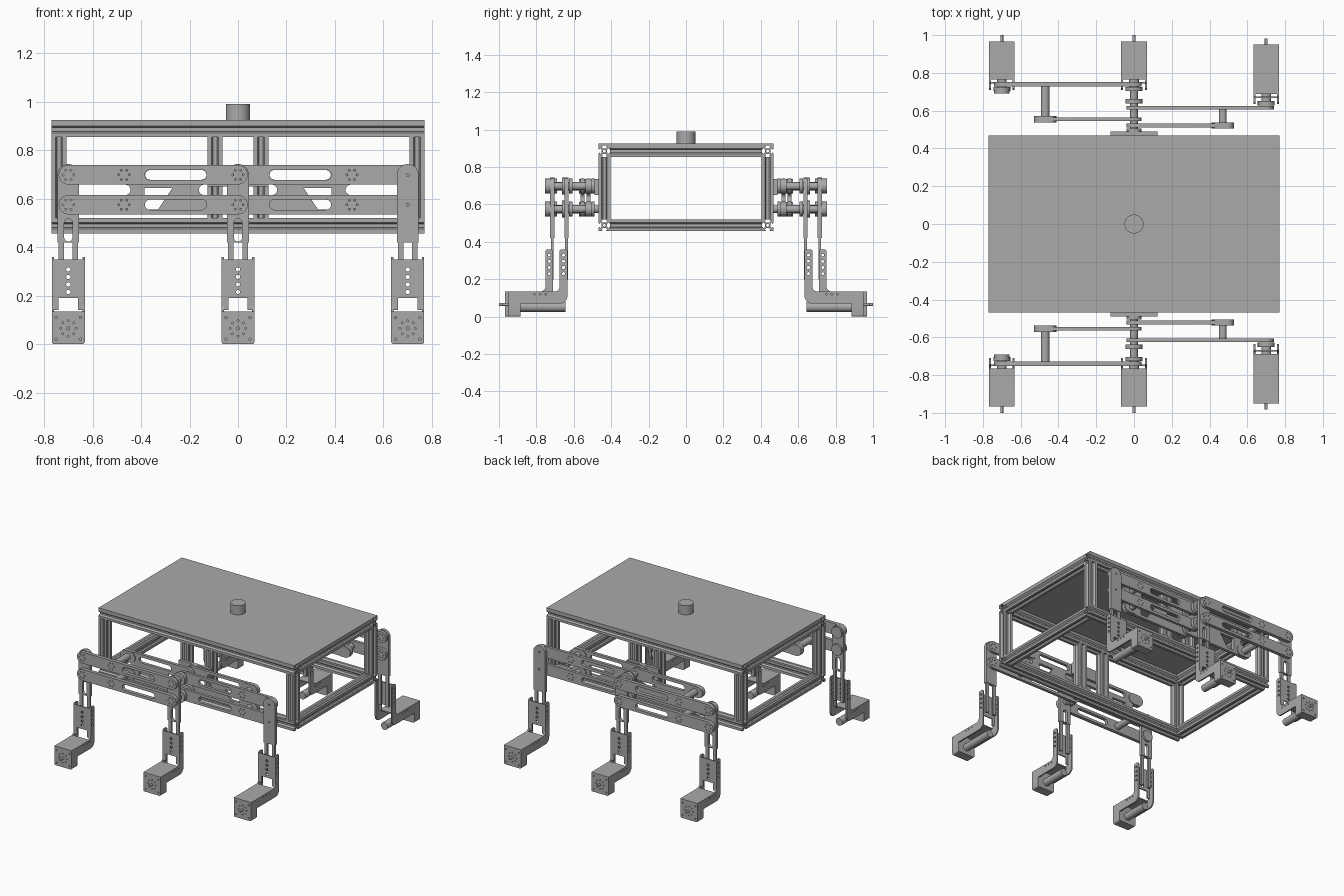
import bpy, bmesh, math
from mathutils import Matrix

cube = bpy.data.objects.get("Cube")
if cube:
    bpy.data.objects.remove(cube, do_unlink=True)

grey = bpy.data.materials.new("aluminium_grey")
grey.use_nodes = True
GREY = (0.4, 0.4, 0.4, 1)
grey.diffuse_color = GREY
grey.node_tree.nodes["Principled BSDF"].inputs["Base Color"].default_value = GREY

built = []
# local (u, v, depth) turned so that depth runs along the named axis
TURN = {
    "x": Matrix(((0, 0, 1), (1, 0, 0), (0, 1, 0))).to_4x4(),
    "y": Matrix(((1, 0, 0), (0, 0, -1), (0, 1, 0))).to_4x4(),
    "z": Matrix.Identity(4),
}


def extrude(name, loops, axis, lo, hi, offset=(0, 0)):
    """Fill an outline with holes and extrude it along an axis from lo to hi."""
    curve = bpy.data.curves.new(name, "CURVE")
    curve.dimensions = "2D"
    curve.fill_mode = "BOTH"
    curve.extrude = abs(hi - lo) / 2
    for loop in loops:
        spline = curve.splines.new("POLY")
        spline.points.add(len(loop) - 1)
        spline.use_cyclic_u = True
        for point, (u, v) in zip(spline.points, loop):
            point.co = (u + offset[0], v + offset[1], 0, 1)
    temp = bpy.data.objects.new(name, curve)
    mesh = bpy.data.meshes.new_from_object(temp)
    bpy.data.objects.remove(temp)
    mid = (lo + hi) / 2
    shift = Matrix.Translation([mid if a == axis else 0 for a in "xyz"])
    bm = bmesh.new()
    bm.from_mesh(mesh)
    bmesh.ops.remove_doubles(bm, verts=bm.verts, dist=1e-5)
    bmesh.ops.transform(bm, matrix=shift @ TURN[axis], verts=bm.verts)
    bmesh.ops.recalc_face_normals(bm, faces=bm.faces)
    bm.to_mesh(mesh)
    bm.free()
    mesh.name = name
    mesh.materials.clear()
    mesh.materials.append(grey)
    obj = bpy.data.objects.new(name, mesh)
    bpy.context.collection.objects.link(obj)
    built.append(obj)
    return obj


def arc(u, v, r, start, end, n=10):
    angles = [math.radians(start + (end - start) * i / n) for i in range(n + 1)]
    return [(u + r * math.cos(a), v + r * math.sin(a)) for a in angles]


def circle(u, v, r, n=24):
    return arc(u, v, r, 0, 360, n)[:-1]


def rect(u0, u1, v0, v1):
    return [(u0, v0), (u1, v0), (u1, v1), (u0, v1)]


def capsule(u0, u1, v, r):
    return arc(u0, v, r, 90, 270) + arc(u1, v, r, -90, 90)


def upright(u, v0, v1, r):
    return arc(u, v1, r, 0, 180) + arc(u, v0, r, 180, 360)


def bolts(u, v, r=0.022, n=6):
    ring = [(u + r * math.cos(i * math.tau / n), v + r * math.sin(i * math.tau / n)) for i in range(n)]
    return [circle(a, b, 0.004, 8) for a, b in ring]


def rod(name, x, z, r, lo, hi):
    extrude(name, [circle(0, 0, r)], "y", lo, hi, (x, z))


# slotted square rail section: one quarter turned four times
H = 0.0315
quarter = [(H, -H), (H, -0.014), (H - 0.007, -0.008), (H - 0.007, -0.017), (0.015, -0.008),
           (0.015, 0.008), (H - 0.007, 0.017), (H - 0.007, 0.008), (H, 0.014)]
section, turned = [], quarter
for _ in range(4):
    section += turned
    turned = [(-v, u) for u, v in turned]
rail = [section, circle(0, 0, 0.008, 12)]

# chassis frame
L, W = 0.77, 0.468
LOW, HIGH = 0.457 + H, 0.885
for s in (1, -1):
    y = s * (W - H)
    for z in (LOW, HIGH):
        extrude("long_rail", rail, "x", -L, L, (y, z))
        extrude("end_rail", rail, "y", 2 * H - W, W - 2 * H, (s * (L - H), z))
    for x in (-L + H, -0.095, 0.095, L - H):
        extrude("post", rail, "z", LOW + H, HIGH - H, (x, y))

extrude("top_plate", [rect(-L, L, -W, W)], "z", HIGH + H, 0.925)
extrude("mast", [circle(0, 0, 0.05, 48)], "z", 0.925, 0.99)

# suspension
UP, DOWN = 0.698, 0.575
LEVELS = (UP, DOWN)
MID = (UP + DOWN) / 2


def outer_link(s, m, lo, hi):
    """Pair of slotted parallel bars; m is the side it reaches to."""
    for z in LEVELS:
        ends = sorted((0, m * 0.70))
        slot = sorted((m * 0.15, m * 0.363))
        holes = [capsule(*slot, z, 0.021)]
        for x in (0, m * 0.47, m * 0.70):
            holes += bolts(x, z)
        extrude("outer_link", [capsule(*ends, z, 0.04)] + holes, "y", s * lo, s * hi)


def inner_link(s, m, lo, hi):
    """Deep forked plate between the centre pivots and the spacers."""
    half = MID - DOWN - 0.04
    outline = (arc(-0.49, UP, 0.04, 90, 270) + arc(-0.465, MID, half, 90, -90)
               + arc(-0.49, DOWN, 0.04, 90, 270) + arc(0, DOWN, 0.04, -90, 90)
               + arc(-0.14, MID, half, 270, 90) + arc(0, UP, 0.04, -90, 90))
    window = [(-0.385, 0.555), (-0.33, 0.555), (-0.27, 0.645), (-0.385, 0.645)]
    loops = [outline, window, capsule(-0.363, -0.15, UP, 0.02)]
    loops = [[(-m * u, v) for u, v in loop] for loop in loops]
    extrude("inner_link", loops, "y", s * lo, s * hi)
    for z in LEVELS:
        pad = sorted((m * 0.45, m * 0.49))
        extrude("inner_link_pad", [capsule(*pad, z, 0.039)], "y", s * (lo - 0.006), s * (hi + 0.006))


def leg(s, x, a, end, slotted):
    """Hanging column, channel shin and motor foot; a is the inner y of the shin."""
    # column
    slot = [upright(0, 0.44, 0.50, 0.017)] if slotted else []
    pins = [circle(0, z, 0.006, 8) for z in LEVELS]
    body = arc(0, UP, 0.045, 0, 180) + [(-0.045, 0.42), (0.045, 0.42)]
    extrude("leg_column", [body] + slot + pins, "y", s * (a - 0.006), s * (a + 0.016), (x, 0))
    for side in (-1, 1):
        strip = sorted((side * 0.018, side * 0.041))
        extrude("leg_strip", [rect(*strip, 0.2, 0.425)], "y", s * (a - 0.002), s * (a + 0.012), (x, 0))
        # bent cheek of the shin and foot
        cheek = ([(a, 0.352), (a + 0.008, 0.36), (a + 0.034, 0.36), (a + 0.042, 0.352)]
                 + arc(a + 0.067, 0.16, 0.025, 180, 270, 6)
                 + [(end, 0.135), (end, 0.07)] + arc(a + 0.04, 0.11, 0.04, 270, 180, 6))
        holes = [circle(a + 0.021, 0.23 + 0.033 * i, 0.008, 12) for i in range(4)]
        holes += [circle(end - 0.2 + 0.03 * i, 0.12, 0.005, 8) for i in range(3)]
        loops = [[(s * u, v) for u, v in loop] for loop in [cheek] + holes]
        edges = sorted((x + side * 0.058, x + side * 0.068))
        extrude("leg_cheek", loops, "x", *edges)
    # shin face with adjusting holes and arched opening
    shin = [(-0.066, 0.14), (-0.04, 0.14), (-0.04, 0.19), (0.04, 0.19), (0.04, 0.14),
            (0.066, 0.14), (0.066, 0.35), (-0.066, 0.35)]
    holes = [circle(0, 0.215 + 0.031 * i, 0.009, 12) for i in range(4)]
    extrude("shin_face", [shin] + holes, "y", s * (a + 0.034), s * (a + 0.042), (x, 0))
    # foot
    top = sorted((s * (a + 0.055), s * end))
    extrude("foot_top", [rect(x - 0.066, x + 0.066, *top)], "z", 0.127, 0.135)
    face = (arc(-0.058, 0.01, 0.01, 180, 270, 4) + arc(0.058, 0.01, 0.01, 270, 360, 4)
            + arc(0.058, 0.12, 0.01, 0, 90, 4) + arc(-0.058, 0.12, 0.01, 90, 180, 4))
    corners = [circle(u, v, 0.005, 8) for u in (-0.05, 0.05) for v in (0.02, 0.11)]
    extrude("foot_block", [face], "y", s * (end - 0.065), s * (end - 0.01), (x, 0))
    extrude("foot_face", [face] + corners + bolts(0, 0.065, 0.032, 8), "y",
            s * (end - 0.01), s * end, (x, 0))
    rod("motor", x, 0.052, 0.026, s * (a + 0.01), s * (end - 0.06))
    rod("wheel_shaft", x, 0.065, 0.008, s * end, s * (end + 0.033))


for s in (1, -1):
    extrude("pivot_mount", [rect(-0.125, 0.125, 0.65, 0.735)], "y", s * W, s * 0.49)
    outer_link(s, -1, 0.728, 0.753)
    outer_link(s, 1, 0.606, 0.626)
    inner_link(s, -1, 0.544, 0.565)
    inner_link(s, 1, 0.511, 0.531)
    for z in LEVELS:
        rod("centre_axle", 0, z, 0.02, s * W, s * 0.745)
        rod("pivot_collar", 0, z, 0.04, s * 0.49, s * 0.505)
        rod("pivot_collar", 0, z, 0.045, s * 0.637, s * 0.663)
        rod("spacer", -0.47, z, 0.023, s * 0.56, s * 0.73)
        rod("spacer", 0.47, z, 0.021, s * 0.525, s * 0.61)
        rod("leg_hub", -0.70, z, 0.04, s * 0.69, s * 0.703)
    leg(s, -0.70, 0.71, 0.967, True)
    leg(s, 0, 0.71, 0.967, True)
    leg(s, 0.70, 0.634, 0.95, False)

# crisp edges, smooth curves
bpy.ops.object.select_all(action="DESELECT")
for obj in built:
    obj.select_set(True)
bpy.context.view_layer.objects.active = built[0]
bpy.ops.object.shade_smooth_by_angle(angle=math.radians(30))
